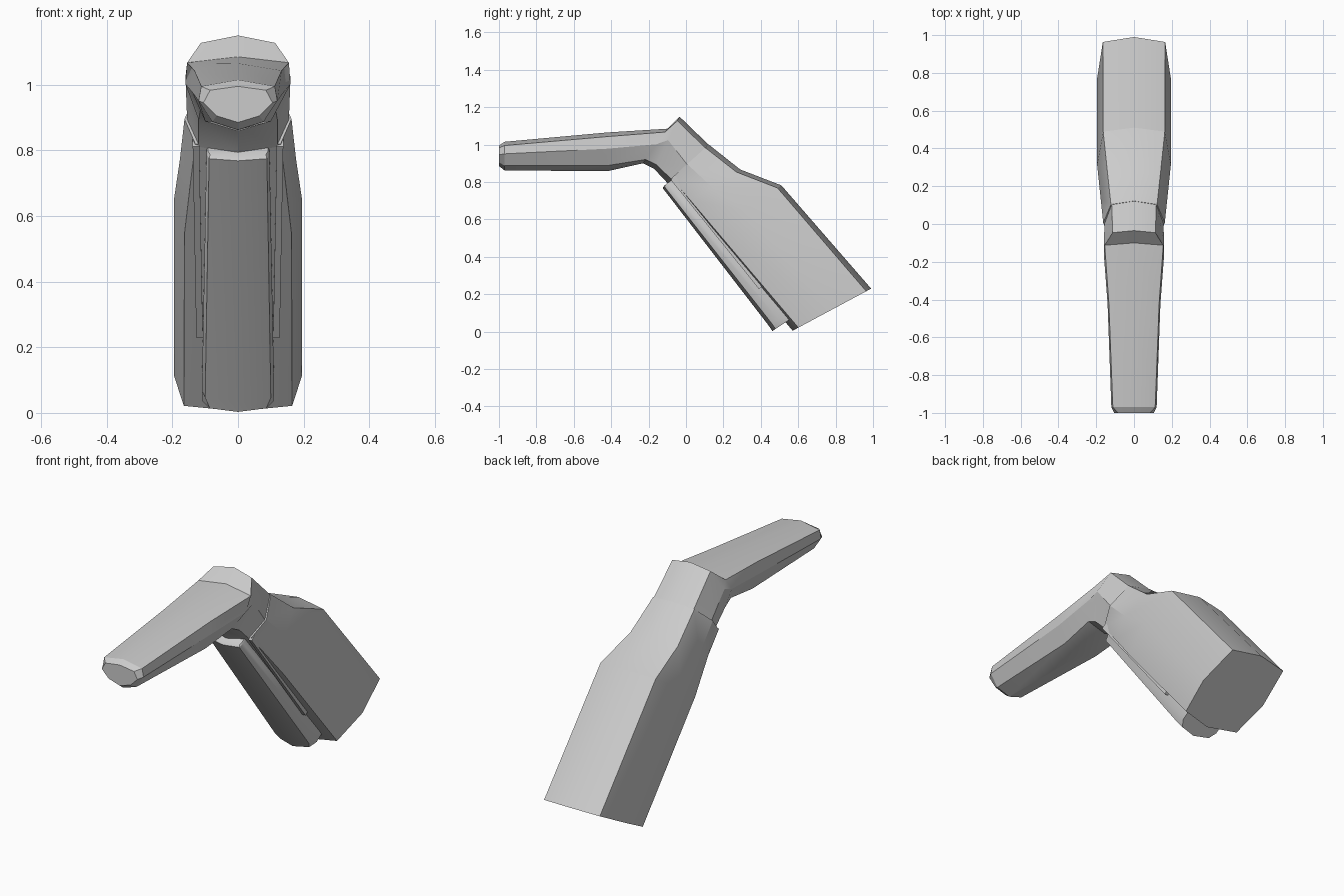
import bpy, bmesh, math
from mathutils import Vector


def section(low, high, w_low, w_mid, w_high, inset_low=0.03, inset_high=0.025, mid=0.48):
    """Eight-sided ring spanning low -> high, both given as (y, z)."""
    a, b = Vector((0, *low)), Vector((0, *high))
    d = (b - a).normalized()
    p = [a + d * inset_low, a.lerp(b, mid), b - d * inset_high]
    right = [q + Vector((w, 0, 0)) for q, w in zip(p, (w_low, w_mid, w_high))]
    left = [Vector((-q.x, q.y, q.z)) for q in reversed(right)]
    return [a] + right + [b] + left


def loft(name, rings, angle=25):
    bm = bmesh.new()
    vs = [[bm.verts.new(co) for co in r] for r in rings]
    n = len(vs[0])
    for r0, r1 in zip(vs, vs[1:]):
        for i in range(n):
            j = (i + 1) % n
            bm.faces.new((r0[i], r0[j], r1[j], r1[i]))
    bm.faces.new(vs[0])
    bm.faces.new(vs[-1])
    bmesh.ops.recalc_face_normals(bm, faces=bm.faces)
    me = bpy.data.meshes.new(name)
    bm.to_mesh(me)
    bm.free()
    ob = bpy.data.objects.new(name, me)
    bpy.context.collection.objects.link(ob)
    bpy.ops.object.select_all(action='DESELECT')
    bpy.context.view_layer.objects.active = ob
    ob.select_set(True)
    bpy.ops.object.shade_smooth_by_angle(angle=math.radians(angle))
    return ob


# Arm: blunt tip, long taper, then the bend up to the raised shoulder and neck
loft("arm_and_neck", [
    section((-1.0, 0.885), (-1.0, 0.995), 0.065, 0.105, 0.085, 0.02, 0.012, 0.55),
    section((-0.97, 0.862), (-0.97, 1.015), 0.078, 0.12, 0.112, 0.025, 0.02, 0.58),
    section((-0.42, 0.858), (-0.42, 1.065), 0.10, 0.14, 0.133, 0.03, 0.022, 0.58),
    section((-0.23, 0.90), (-0.10, 1.085), 0.115, 0.16, 0.155, 0.025, 0.022, 0.55),
    section((-0.17, 0.87), (-0.035, 1.15), 0.12, 0.16, 0.113, 0.025, 0.025, 0.55),
    section((-0.095, 0.79), (0.122, 0.998), 0.12, 0.155, 0.118, 0.03, 0.025),
])

# Main body: flares from the neck to the wide straight lower half
loft("main_body", [
    section((-0.10, 0.80), (0.122, 1.0), 0.13, 0.163, 0.122),
    section((0.0, 0.684), (0.29, 0.867), 0.145, 0.177, 0.14),
    section((0.13, 0.53), (0.51, 0.782), 0.163, 0.195, 0.163),
    section((0.57, 0.005), (0.99, 0.23), 0.165, 0.195, 0.165, 0.035, 0.03),
])

# Front strip lying along the body
loft("front_strip", [
    section((-0.115, 0.782), (-0.07, 0.815), 0.085, 0.092, 0.092, 0.008, 0.0, 0.5),
    section((-0.125, 0.768), (-0.06, 0.81), 0.088, 0.096, 0.096, 0.012, 0.0, 0.5),
    section((0.44, 0.035), (0.545, 0.10), 0.10, 0.11, 0.11, 0.02, 0.0, 0.5),
    section((0.462, 0.003), (0.56, 0.068), 0.086, 0.108, 0.108, 0.02, 0.0, 0.5),
])

# Thin side rails between strip and body edge
for side, label in ((-1, "left"), (1, "right")):
    rings = []
    for y, z, x in ((-0.082, 0.812, 0.128), (0.39, 0.228, 0.117)):
        rings.append([Vector((side * (x + dx), y + t * 0.77, z + t * 0.64))
                      for dx, t in ((-0.01, 0), (0.01, 0), (0.01, 0.05), (-0.01, 0.05))])
    loft(label + "_rail", rings)
